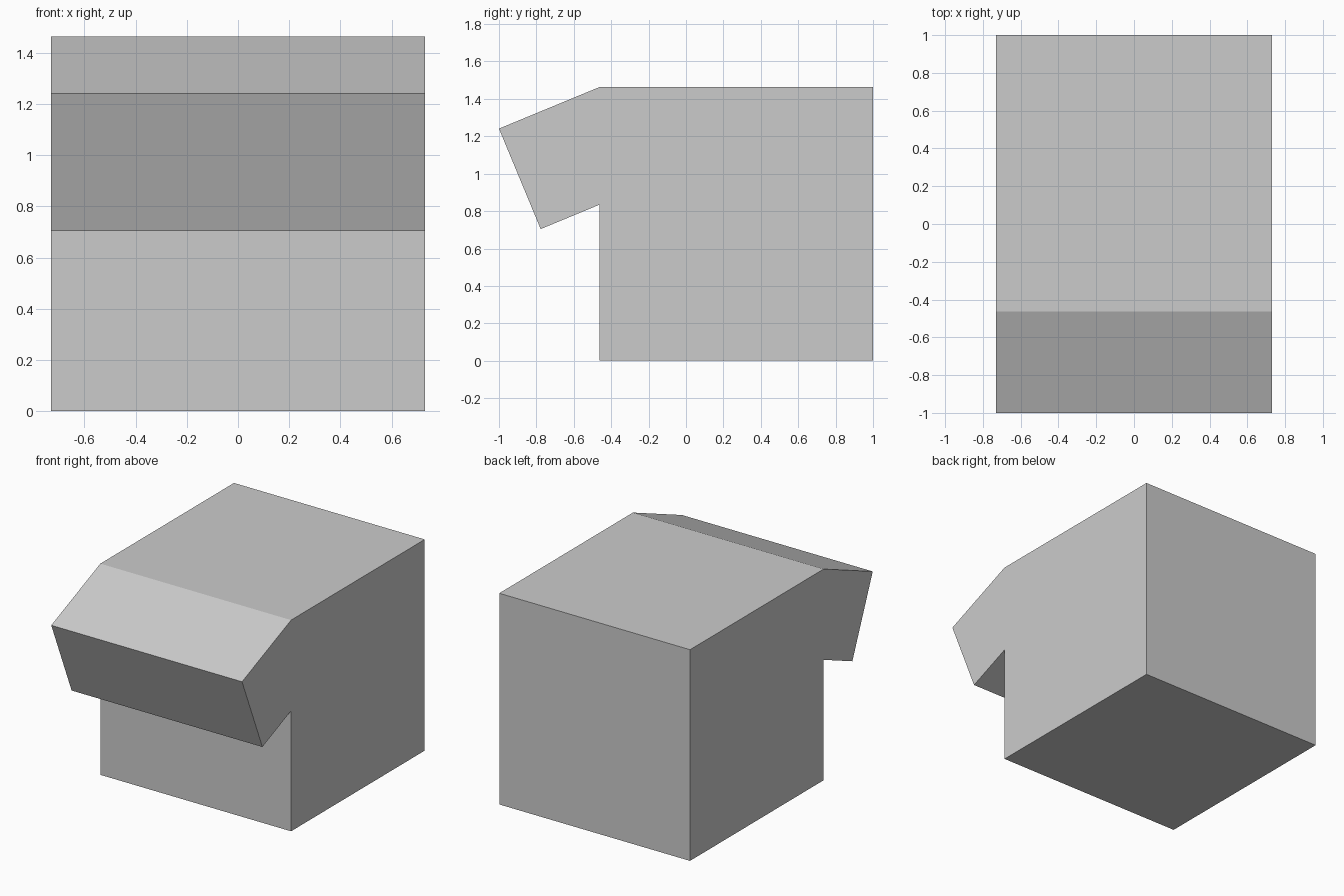
import bpy, bmesh

if "Cube" in bpy.data.objects:
    bpy.data.objects.remove(bpy.data.objects["Cube"])

HALF_WIDTH = 0.731

# Side profile (y, z): cubic body with a tilted block jutting from the upper front
profile = [(-0.463, 0), (1, 0), (1, 1.463), (-0.463, 1.463),
           (-1, 1.241), (-0.777, 0.704), (-0.463, 0.834)]

# Extrude the profile across the width
bm = bmesh.new()
side = bm.faces.new([bm.verts.new((-HALF_WIDTH, y, z)) for y, z in profile])
ext = bmesh.ops.extrude_face_region(bm, geom=[side], use_keep_orig=True)
moved = [v for v in ext["geom"] if isinstance(v, bmesh.types.BMVert)]
bmesh.ops.translate(bm, verts=moved, vec=(2 * HALF_WIDTH, 0, 0))
bmesh.ops.recalc_face_normals(bm, faces=bm.faces)

mesh = bpy.data.meshes.new("block_with_overhang")
bm.to_mesh(mesh)
bm.free()
body = bpy.data.objects.new("block_with_overhang", mesh)
bpy.context.collection.objects.link(body)
